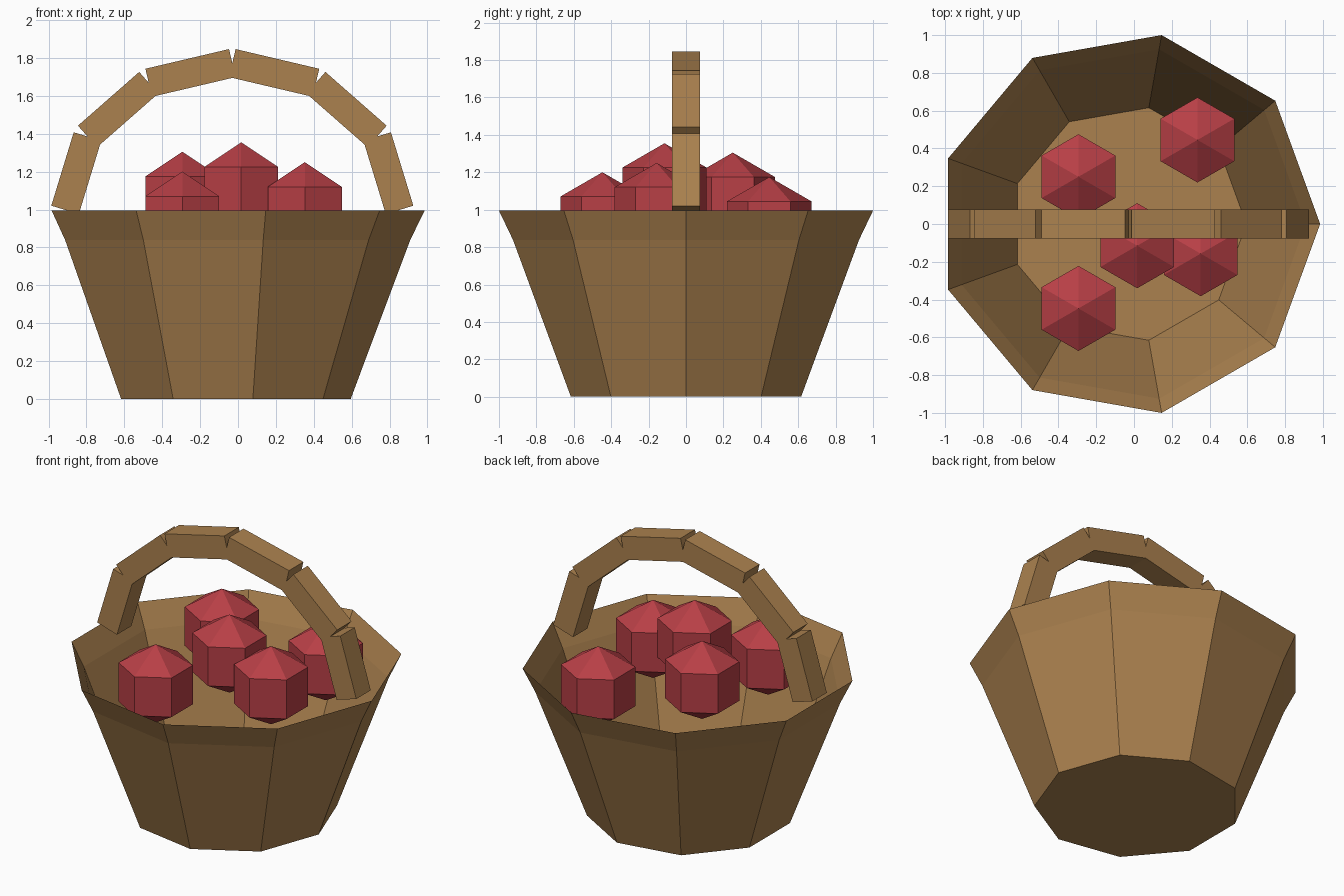
import bpy, bmesh, math
from mathutils import Matrix, Vector

if "Cube" in bpy.data.objects:
    bpy.data.objects.remove(bpy.data.objects["Cube"])

CX = -0.03  # axis of the basket


def material(name, rgb):
    m = bpy.data.materials.new(name)
    m.diffuse_color = (*rgb, 1)
    m.use_nodes = True
    m.node_tree.nodes["Principled BSDF"].inputs["Base Color"].default_value = m.diffuse_color
    return m


wicker = material("wicker brown", (0.41, 0.222, 0.078))
red = material("apple red", (0.479, 0.050, 0.061))


def finish(name, bm, mat):
    me = bpy.data.meshes.new(name)
    bm.to_mesh(me)
    bm.free()
    me.materials.append(mat)
    ob = bpy.data.objects.new(name, me)
    bpy.context.collection.objects.link(ob)
    return ob


# Basket: open nine-sided cup with a slightly flared rim
bm = bmesh.new()
N = 9
rings = []
for r, z in [(0.625, 0), (0.939, 0.838), (1.0154, 0.995)]:
    rings.append([bm.verts.new((CX + r * math.cos(math.tau * i / N),
                                r * math.sin(math.tau * i / N), z)) for i in range(N)])
bm.faces.new(rings[0][::-1])
for lo, hi in zip(rings, rings[1:]):
    for i in range(N):
        j = (i + 1) % N
        bm.faces.new((lo[i], lo[j], hi[j], hi[i]))
finish("basket", bm, wicker)

# Handle: six straight blocks along an arch
pts = [Vector((CX - 0.883 * math.cos(math.pi * i / 6), 0,
               0.998 + 0.775 * math.sin(math.pi * i / 6))) for i in range(7)]
bm = bmesh.new()
for a, b in zip(pts, pts[1:]):
    d = b - a
    tilt = Matrix.Rotation(-math.atan2(d.z, d.x), 4, 'Y')
    size = Matrix.Diagonal((d.length, 0.152, 0.152, 1))
    bmesh.ops.create_cube(bm, size=1, matrix=Matrix.Translation((a + b) / 2) @ tilt @ size)
finish("handle", bm, wicker)

# Apples: six-sided low-poly balls
spots = [(-0.294, 0.25, 1.045), (0.336, 0.445, 0.915), (-0.294, -0.447, 0.94),
         (0.017, -0.115, 1.095), (0.353, -0.157, 0.99)]
for n, p in enumerate(spots, 1):
    bm = bmesh.new()
    bmesh.ops.create_uvsphere(bm, u_segments=6, v_segments=3, radius=0.26,
                              matrix=Matrix.Translation(p))
    finish(f"apple_{n}", bm, red)
